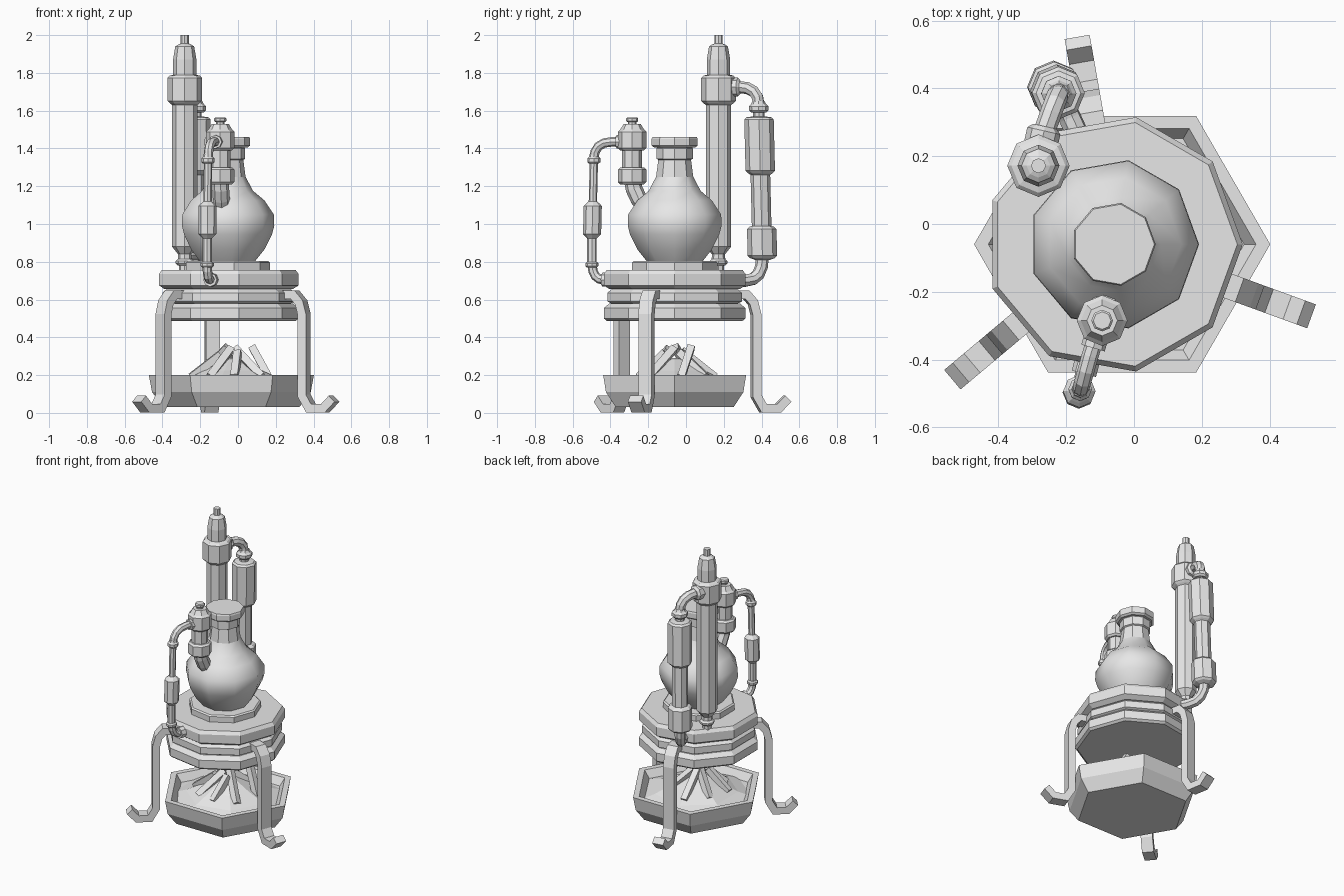
import bpy, bmesh, math
from mathutils import Vector

if "Cube" in bpy.data.objects:
    bpy.data.objects.remove(bpy.data.objects["Cube"])

GREY = (0.8, 0.8, 0.8, 1)
mat = bpy.data.materials.new("plain grey")
mat.use_nodes = True
mat.diffuse_color = GREY
mat.node_tree.nodes["Principled BSDF"].inputs["Base Color"].default_value = GREY

CX = CY = -0.06   # axis of the flask and stand


def skin(name, rings):
    """Join rings of points into a closed solid."""
    bm = bmesh.new()
    loops = [[bm.verts.new(p) for p in ring] for ring in rings]
    n = len(loops[0])
    for a, b in zip(loops, loops[1:]):
        for i in range(n):
            j = (i + 1) % n
            bm.faces.new((a[i], a[j], b[j], b[i]))
    bm.faces.new(loops[0][::-1])
    bm.faces.new(loops[-1])
    bmesh.ops.recalc_face_normals(bm, faces=bm.faces)
    me = bpy.data.meshes.new(name)
    bm.to_mesh(me)
    bm.free()
    me.materials.append(mat)
    ob = bpy.data.objects.new(name, me)
    bpy.context.collection.objects.link(ob)
    return ob


def lathe(name, x, y, profile, sides, lean=(0, 0)):
    """Turn (radius, height) points; lean shifts the axis per unit of height."""
    z0 = profile[0][1]
    rings = []
    for r, z in profile:
        ox, oy = x + lean[0] * (z - z0), y + lean[1] * (z - z0)
        angles = [math.tau * i / sides for i in range(sides)]
        rings.append([Vector((ox + r * math.cos(a), oy + r * math.sin(a), z)) for a in angles])
    return skin(name, rings)


def band(r, z0, z1, c=0.012):
    """Profile of a chamfered band."""
    return [(r - c, z0), (r, z0 + c), (r, z1 - c), (r - c, z1)]


def bend(a, corner, b, n=4):
    """Points of a rounded elbow."""
    a, corner, b = Vector(a), Vector(corner), Vector(b)
    ts = [i / n for i in range(n + 1)]
    return [a * (1 - t) ** 2 + corner * 2 * t * (1 - t) + b * t * t for t in ts]


def pipe(name, pts, radii, sides=8):
    pts = [Vector(p) for p in pts]
    if not isinstance(radii, (list, tuple)):
        radii = [radii] * len(pts)
    side = (pts[1] - pts[0]).orthogonal()
    rings = []
    for i, p in enumerate(pts):
        t = (pts[min(i + 1, len(pts) - 1)] - pts[max(i - 1, 0)]).normalized()
        side = (side - t * side.dot(t)).normalized()
        up = t.cross(side)
        angles = [math.tau * k / sides for k in range(sides)]
        rings.append([p + (side * math.cos(a) + up * math.sin(a)) * radii[i] for a in angles])
    return skin(name, rings)


def strap(name, path, angle, width, thick):
    """Flat bar following (radius, height) points, mitred at each bend."""
    out = Vector((math.cos(angle), math.sin(angle), 0))
    across = Vector((-out.y, out.x, 0)) * width / 2
    pts = [Vector((CX, CY, z)) + out * r for r, z in path]
    rings = []
    for i, p in enumerate(pts):
        d1 = (p - pts[i - 1]).normalized() if i else (pts[1] - p).normalized()
        d2 = (pts[i + 1] - p).normalized() if i < len(pts) - 1 else d1
        t = (d1 + d2).normalized()
        nrm = t.cross(across).normalized() * thick / 2 / max(t.dot(d1), 0.5)
        rings.append([p + across + nrm, p - across + nrm, p - across - nrm, p + across - nrm])
    return skin(name, rings)


# Stacked burner plates
lathe("upper_plate", CX, CY, [(0.35, 0.655), (0.381, 0.675), (0.381, 0.735), (0.365, 0.757)], 9)
lathe("middle_plate", CX, CY, [(0.33, 0.575), (0.362, 0.59), (0.362, 0.635), (0.345, 0.65), (0.33, 0.66)], 9)
lathe("lower_plate", CX, CY, [(0.365, 0.487), (0.381, 0.5), (0.381, 0.555), (0.35, 0.58)], 9)
lathe("flask_seat", CX, CY, [(0.23, 0.75), (0.23, 0.795), (0.22, 0.803)], 9)

# Flask with stopper
flask = lathe("flask_body", CX, CY, [
    (0.14, 0.79), (0.2, 0.865), (0.24, 0.945), (0.252, 0.99), (0.25, 1.05),
    (0.2, 1.125), (0.14, 1.175), (0.1, 1.25)], 9)
bpy.context.view_layer.objects.active = flask
flask.select_set(True)
bpy.ops.object.shade_smooth_by_angle(angle=math.radians(45))
flask.select_set(False)
lathe("flask_neck", CX, CY, [(0.1, 1.25), (0.088, 1.34), (0.098, 1.345), (0.098, 1.4), (0.09, 1.41)], 9)
lathe("flask_stopper", CX, CY, [(0.11, 1.405), (0.124, 1.415), (0.124, 1.45), (0.12, 1.46)], 9)

# Tall column at the back
COL = (-0.282, 0.172)
lathe("tall_column", *COL, [(0.03, 0.74), (0.03, 0.78)] + band(0.048, 0.78, 0.815) + [(0.035, 0.84), (0.067, 0.88),
      (0.067, 1.63)] + band(0.092, 1.64, 1.785) + [(0.062, 1.79), (0.062, 1.87), (0.05, 1.94),
      (0.035, 1.95), (0.022, 1.955), (0.022, 2.0)], 8)

# Back condenser with its pipes
LEAN = (0.02, -0.025)
lathe("back_condenser", -0.238, 0.405, [(0.04, 0.81)] + band(0.078, 0.82, 0.985) + [(0.052, 0.99), (0.052, 1.26)]
      + band(0.078, 1.27, 1.565) + [(0.03, 1.57), (0.03, 1.59)] + band(0.052, 1.59, 1.635) + [(0.032, 1.65)],
      8, LEAN)
pipe("back_upper_pipe", [(-0.28, 0.2, 1.725)] + bend((-0.262, 0.28, 1.725), (-0.225, 0.385, 1.725),
     (-0.222, 0.385, 1.63)), 0.032)
pipe("back_upper_joint", [(-0.275, 0.235, 1.725), (-0.266, 0.275, 1.725), (-0.263, 0.288, 1.725)],
     [0.05, 0.05, 0.035])
pipe("back_lower_pipe", bend((-0.238, 0.405, 0.83), (-0.235, 0.405, 0.7), (-0.19, 0.315, 0.7))
     + [(-0.16, 0.25, 0.7)], 0.034)

# Small still head beside the flask
HEAD = (-0.094, -0.285)
lathe("still_head", *HEAD, band(0.075, 1.21, 1.3) + [(0.053, 1.3), (0.053, 1.39)] + band(0.075, 1.39, 1.5)
      + [(0.045, 1.53), (0.022, 1.53), (0.022, 1.54)] + band(0.032, 1.54, 1.565, 0.006), 8)
pipe("still_arm", bend((-0.094, -0.285, 1.24), (-0.09, -0.275, 1.12), (-0.08, -0.17, 1.06)),
     [0.045, 0.045, 0.045, 0.05, 0.06])

# Front condenser with its pipes
lathe("front_condenser", -0.163, -0.498, [(0.022, 0.92)] + band(0.048, 0.935, 1.108) + [(0.022, 1.12), (0.022, 1.32)]
      + band(0.035, 1.32, 1.355, 0.008) + [(0.024, 1.37)], 8, (0.01, 0.025))
pipe("front_upper_pipe", [(-0.105, -0.31, 1.435)] + bend((-0.13, -0.39, 1.435), (-0.157, -0.488, 1.435),
     (-0.158, -0.488, 1.34)), 0.025)
pipe("front_upper_joint", [(-0.112, -0.335, 1.435), (-0.121, -0.366, 1.435)], 0.036)
pipe("front_lower_pipe", [(-0.163, -0.498, 0.95)] + bend((-0.163, -0.498, 0.79), (-0.163, -0.495, 0.7),
     (-0.145, -0.43, 0.705)) + [(-0.13, -0.38, 0.705)], 0.025)
lathe("front_lower_nut", -0.163, -0.498, band(0.035, 0.77, 0.8, 0.008), 8)
pipe("front_lower_joint", [(-0.148, -0.442, 0.705), (-0.138, -0.405, 0.705)], 0.037)

# Three bent legs
LEG = [(0.31, 0.625), (0.385, 0.625), (0.42, 0.585), (0.437, 0.52), (0.437, 0.09),
       (0.475, 0.024), (0.555, 0.024), (0.605, 0.075)]
for name, deg in (("left_leg", -20), ("back_leg", 100), ("right_leg", 220)):
    strap(name, LEG, math.radians(deg), 0.075, 0.046)

# Hexagonal fire tray filled with ash
TX = -0.035
lathe("fire_tray", TX, CY, [(0.36, 0.03), (0.42, 0.11), (0.437, 0.2), (0.395, 0.2), (0.36, 0.15)], 6)
lathe("ash_mound", TX, CY, [(0.37, 0.145), (0.27, 0.175), (0.16, 0.225), (0.06, 0.28), (0.02, 0.29)], 7)

# Sticks leaning together: angle, outer radius, inner radius, top height
STICKS = [(10, 0.2, 0.14, 0.35), (55, 0.2, 0.03, 0.32), (105, 0.22, 0.05, 0.33), (150, 0.2, 0.02, 0.35),
          (195, 0.22, 0.08, 0.31), (235, 0.2, 0.03, 0.34), (275, 0.19, 0.06, 0.32), (320, 0.21, 0.02, 0.34)]
for i, (deg, far, near, top) in enumerate(STICKS):
    a = math.radians(deg)
    b = a + 0.5
    low = (TX + far * math.cos(a), CY + far * math.sin(a), 0.19)
    high = (TX + near * math.cos(b), CY + near * math.sin(b), top)
    pipe(f"firewood_{i + 1}", [low, high], 0.028, 4)
